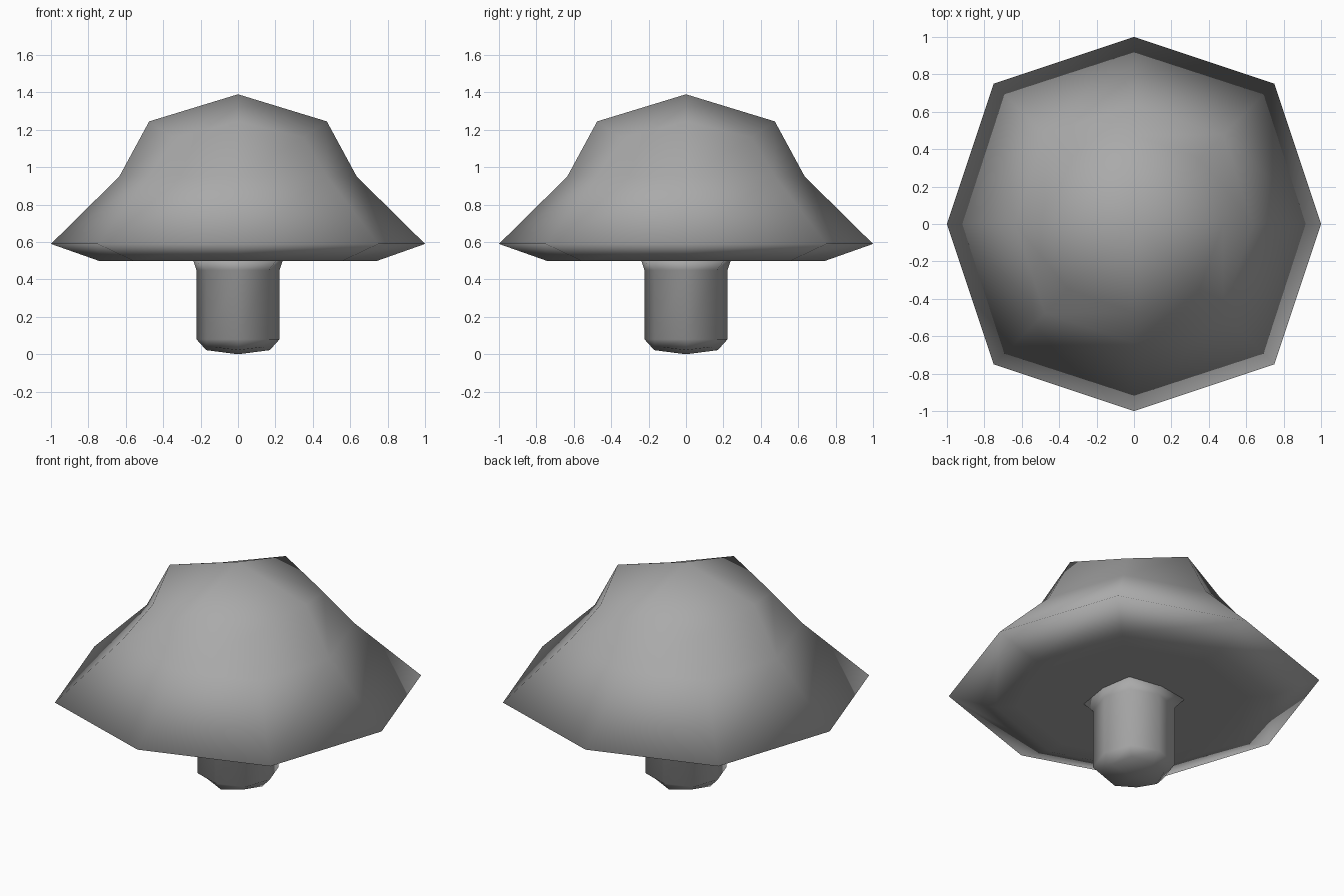
import bpy
import bmesh

cube = bpy.data.objects.get("Cube")
if cube:
    bpy.data.objects.remove(cube, do_unlink=True)

# One plain grey for the whole model
GREY = (0.4, 0.4, 0.4, 1.0)
grey = bpy.data.materials.new("plain_grey")
grey.use_nodes = True
grey.diffuse_color = GREY
shader = next(n for n in grey.node_tree.nodes if n.type == "BSDF_PRINCIPLED")
shader.inputs["Base Color"].default_value = GREY
shader.inputs["Roughness"].default_value = 0.7


def eight_ring(bm, mid, mid_z, corner=None, corner_z=None):
    """Eight points: four on the axes alternating with four on the diagonals."""
    c = 0.75 * mid if corner is None else corner
    cz = mid_z if corner_z is None else corner_z
    ring = []
    x, y = 1, 0
    for _ in range(4):
        ring.append(bm.verts.new((x * mid, y * mid, mid_z)))
        ring.append(bm.verts.new(((x - y) * c, (x + y) * c, cz)))
        x, y = -y, x
    return ring


def close_end(bm, ring, z):
    """Close a ring with four quads meeting at a centre point."""
    centre = bm.verts.new((0, 0, z))
    for i in range(0, 8, 2):
        bm.faces.new((centre, ring[i], ring[i + 1], ring[(i + 2) % 8]))


def rounded_tower(name, rings, bottom_z=None, top_z=None):
    """Skin a stack of rings, listed from bottom to top, and shade it smooth."""
    bm = bmesh.new()
    loops = [eight_ring(bm, *r) for r in rings]
    for low, high in zip(loops, loops[1:]):
        for i in range(8):
            j = (i + 1) % 8
            bm.faces.new((low[i], low[j], high[j], high[i]))
    if bottom_z is not None:
        close_end(bm, loops[0], bottom_z)
    if top_z is not None:
        close_end(bm, loops[-1], top_z)
    bmesh.ops.recalc_face_normals(bm, faces=bm.faces)
    for face in bm.faces:
        face.smooth = True
    mesh = bpy.data.meshes.new(name)
    bm.to_mesh(mesh)
    bm.free()
    mesh.materials.append(grey)
    obj = bpy.data.objects.new(name, mesh)
    bpy.context.collection.objects.link(obj)
    return obj


# Broad cap: flat underside, sharp rim, sloped skirt, domed crown
rounded_tower("cap", [
    (0.62, 0.5),
    (0.745, 0.5),
    (1.0, 0.59),
    (0.635, 0.95),
    (0.475, 1.245, 0.35, 1.16),
], bottom_z=0.5, top_z=1.39)

# Short stem: rounded foot, straight shaft, slight flare under the cap
rounded_tower("stem", [
    (0.17, 0.022, 0.125, 0.038),
    (0.222, 0.08),
    (0.222, 0.45),
    (0.24, 0.505, 0.207),
], bottom_z=0.0, top_z=0.52)
